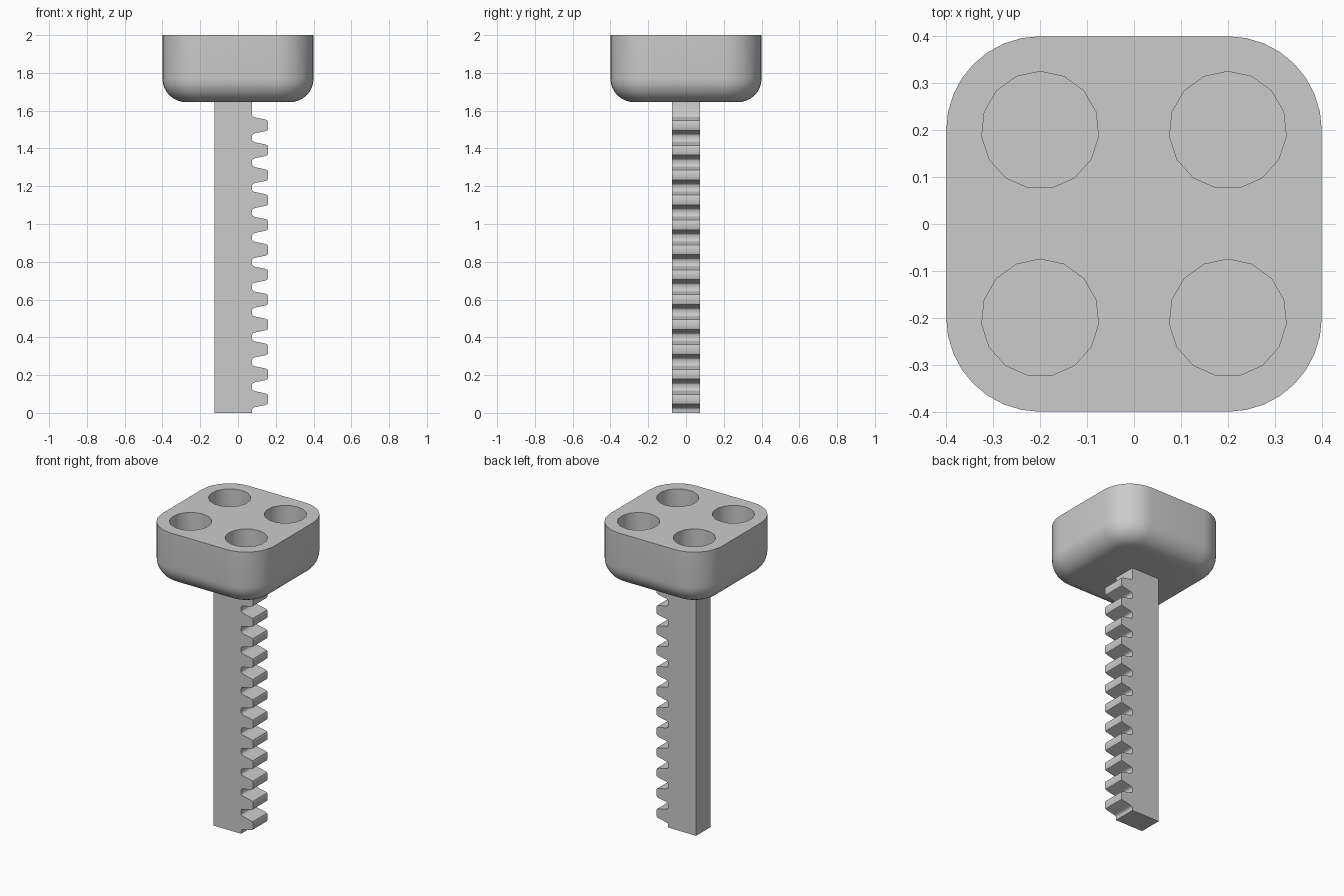
import bpy, bmesh, math

if "Cube" in bpy.data.objects:
    bpy.data.objects.remove(bpy.data.objects["Cube"], do_unlink=True)

grey = bpy.data.materials.new("plain grey")
grey.use_nodes = True
COLOUR = (0.6, 0.6, 0.6, 1)
grey.diffuse_color = COLOUR
grey.node_tree.nodes["Principled BSDF"].inputs["Base Color"].default_value = COLOUR


def finish(bm, name):
    bmesh.ops.recalc_face_normals(bm, faces=bm.faces)
    mesh = bpy.data.meshes.new(name)
    bm.to_mesh(mesh)
    bm.free()
    mesh.materials.append(grey)
    obj = bpy.data.objects.new(name, mesh)
    bpy.context.collection.objects.link(obj)
    return obj


def activate(obj):
    bpy.ops.object.select_all(action="DESELECT")
    obj.select_set(True)
    bpy.context.view_layer.objects.active = obj


def rounded_square(half, radius, z, steps=8):
    points = []
    for corner in range(4):
        mid = math.radians(45 + 90 * corner)
        cx = math.copysign(half - radius, math.cos(mid))
        cy = math.copysign(half - radius, math.sin(mid))
        for i in range(steps + 1):
            a = math.radians(90 * corner + 90 * i / steps)
            points.append((cx + radius * math.cos(a), cy + radius * math.sin(a), z))
    return points


# Head: stacked rounded squares with a filleted underside
TOP, BOTTOM, FILLET = 2.0, 1.645, 0.125
bm = bmesh.new()
layers = []
for i in range(9):
    a = math.radians(90 * i / 8)
    inset = FILLET * (1 - math.sin(a))
    layers.append((inset, BOTTOM + FILLET * (1 - math.cos(a))))
layers.append((0, TOP))
rings = [[bm.verts.new(p) for p in rounded_square(0.4 - d, 0.2 - d, z)] for d, z in layers]
bm.faces.new(rings[0])
bm.faces.new(rings[-1])
for low, high in zip(rings, rings[1:]):
    for i in range(len(low)):
        j = (i + 1) % len(low)
        bm.faces.new((low[i], low[j], high[j], high[i]))
head = finish(bm, "head")

# Four blind round holes in the top of the head
HOLE_DEPTH = 0.2
bm = bmesh.new()
for x in (-0.2, 0.2):
    for y in (-0.2, 0.2):
        rim = []
        for i in range(15):
            a = math.radians(90 + 24 * i)
            rim.append(bm.verts.new((x + 0.125 * math.cos(a), y + 0.125 * math.sin(a), TOP - HOLE_DEPTH)))
        floor = bm.faces.new(rim)
        walls = bmesh.ops.extrude_face_region(bm, geom=[floor], use_keep_orig=True)["geom"]
        for v in walls:
            if isinstance(v, bmesh.types.BMVert):
                v.co.z = TOP + 0.1
cutter = finish(bm, "hole_cutter")
cutter.hide_render = True
activate(head)
cut = head.modifiers.new("holes", "BOOLEAN")
cut.operation = "DIFFERENCE"
cut.solver = "EXACT"
cut.object = cutter
bpy.ops.object.modifier_apply(modifier=cut.name)
bpy.data.objects.remove(cutter, do_unlink=True)

# Rack: toothed profile extruded through its thickness
PITCH, FIRST, TEETH, HALF = 0.1318, 0.0725, 12, 0.075
flank = [(0.075, 0.053), (0.079, 0.047), (0.09, 0.042), (0.145, 0.031), (0.156, 0.026), (0.16, 0.017)]
outline = [(-0.125, 0), (0.075, 0)]
for n in range(TEETH):
    c = FIRST + n * PITCH
    outline += [(x, c - h) for x, h in flank]
    outline += [(x, c + h) for x, h in reversed(flank)]
outline += [(0.075, BOTTOM + 0.01), (-0.125, BOTTOM + 0.01)]
bm = bmesh.new()
side = bm.faces.new([bm.verts.new((x, -HALF, z)) for x, z in outline])
extruded = bmesh.ops.extrude_face_region(bm, geom=[side], use_keep_orig=True)["geom"]
for v in extruded:
    if isinstance(v, bmesh.types.BMVert):
        v.co.y = HALF
rack = finish(bm, "toothed_rack")

for part in (head, rack):
    activate(part)
    bpy.ops.object.shade_smooth_by_angle(angle=math.radians(35))
